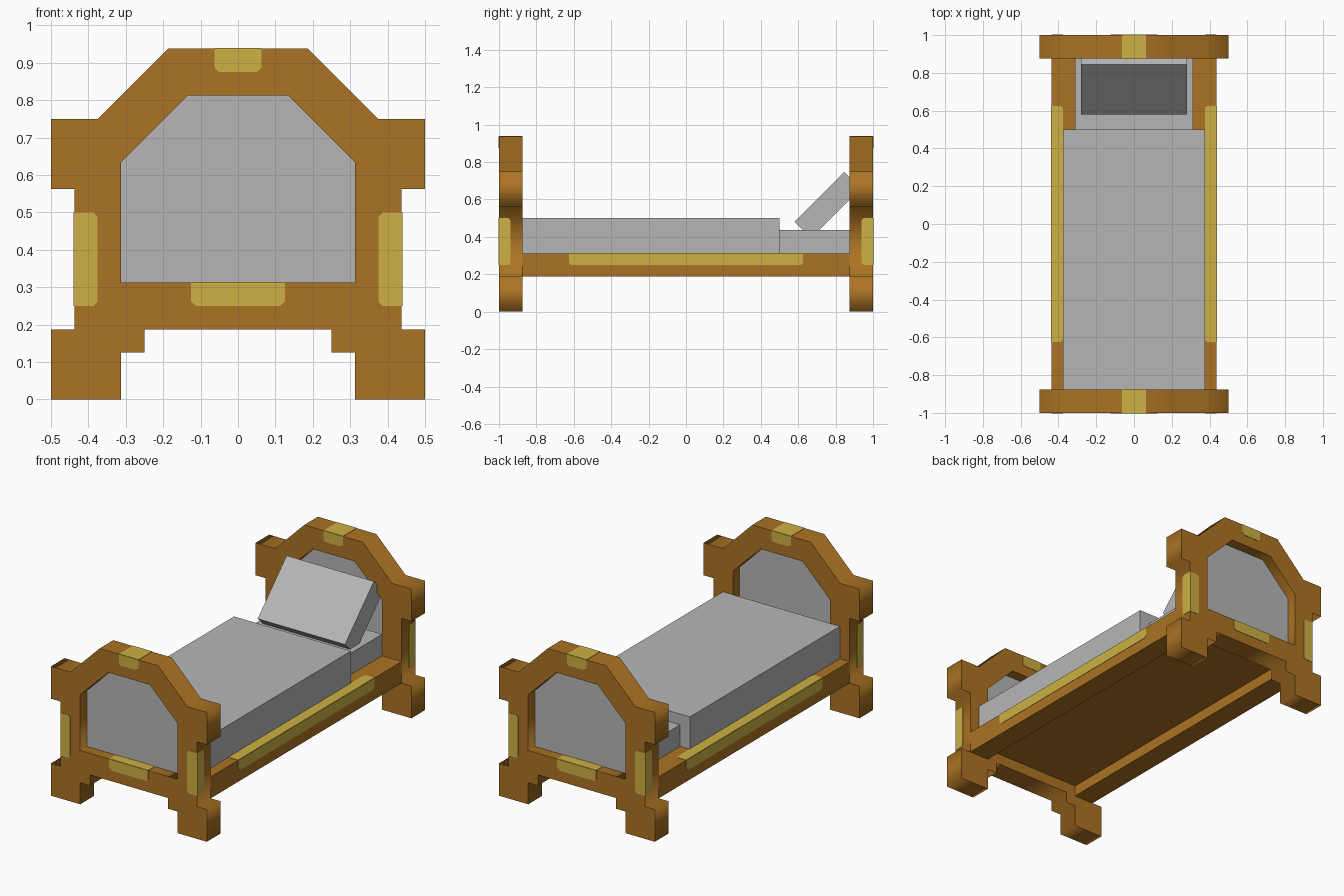
import bpy, bmesh
from math import radians
from mathutils import Vector, Matrix

cube = bpy.data.objects.get("Cube")
if cube:
    bpy.data.objects.remove(cube, do_unlink=True)


def material(name, rgb):
    m = bpy.data.materials.new(name)
    m.use_nodes = True
    m.diffuse_color = (*rgb, 1)
    m.node_tree.nodes["Principled BSDF"].inputs["Base Color"].default_value = (*rgb, 1)
    return m


wood = material("warm brown wood", (0.41, 0.172, 0.017))
gold = material("dull gold", (0.61, 0.44, 0.056))
cloth = material("grey cloth", (0.47, 0.47, 0.47))


def add_mesh(name, bm, mat):
    bmesh.ops.recalc_face_normals(bm, faces=bm.faces)
    mesh = bpy.data.meshes.new(name)
    bm.to_mesh(mesh)
    bm.free()
    mesh.materials.append(mat)
    obj = bpy.data.objects.new(name, mesh)
    bpy.context.collection.objects.link(obj)
    return obj


def box(name, low, high, mat):
    low, high = Vector(low), Vector(high)
    bm = bmesh.new()
    bmesh.ops.create_cube(bm, size=1, matrix=Matrix.Translation((low + high) / 2)
                          @ Matrix.Diagonal((*(high - low), 1)))
    return add_mesh(name, bm, mat)


def slab(name, points, thickness, mat):
    """Extrude a flat outline along a thickness vector."""
    bm = bmesh.new()
    face = bm.faces.new([bm.verts.new(p) for p in points])
    new = bmesh.ops.extrude_face_region(bm, geom=[face], use_keep_orig=True)
    verts = [v for v in new["geom"] if isinstance(v, bmesh.types.BMVert)]
    bmesh.ops.translate(bm, verts=verts, vec=thickness)
    return add_mesh(name, bm, mat)


def strip(name, edge, along, inward, normal, length, width=0.0625, cut=0.012):
    """Thin gold plate starting at an edge, far corners clipped."""
    edge, normal = Vector(edge), Vector(normal)
    a, d = Vector(along) * length / 2, Vector(inward)
    c = Vector(along) * cut
    points = [edge - a, edge + a, edge + a + d * (width - cut), edge + a - c + d * width,
              edge - a + c + d * width, edge - a + d * (width - cut)]
    slab(name, points, normal * 0.002, gold)


def mirrored(half):
    return half + [(-x, z) for x, z in reversed(half)]


# Outline of the end boards and of their opening (x, z), right half only
outer = mirrored([(0.25, 0.1875), (0.25, 0.125), (0.3125, 0.125), (0.3125, 0), (0.5, 0),
                  (0.5, 0.1875), (0.4375, 0.1875), (0.4375, 0.5625), (0.5, 0.5625),
                  (0.5, 0.75), (0.375, 0.75), (0.1875, 0.9375)])
opening = mirrored([(0.3125, 0.3125), (0.3125, 0.635), (0.135, 0.8125)])


def end_frame(name, y):
    curve = bpy.data.curves.new(name, "CURVE")
    curve.dimensions = "2D"
    curve.fill_mode = "BOTH"
    curve.extrude = 0.0625
    for loop in (outer, opening):
        spline = curve.splines.new("POLY")
        spline.points.add(len(loop) - 1)
        for point, (x, z) in zip(spline.points, loop):
            point.co = (x, z, 0, 1)
        spline.use_cyclic_u = True
    curve.materials.append(wood)
    obj = bpy.data.objects.new(name, curve)
    bpy.context.collection.objects.link(obj)
    obj.location.y = y
    obj.rotation_euler.x = radians(90)
    bpy.ops.object.select_all(action="DESELECT")
    obj.select_set(True)
    bpy.context.view_layer.objects.active = obj
    bpy.ops.object.convert(target="MESH")


X, Y, Z = Vector((1, 0, 0)), Vector((0, 1, 0)), Vector((0, 0, 1))

# Headboard and footboard with panels and gold trim
for name, s in (("footboard", -1), ("headboard", 1)):
    end_frame(name + "_frame", s * 0.9375)
    slab(name + "_panel", [(x, s * 0.9375 - 0.002, z) for x, z in opening], Y * 0.004, cloth)
    box(name + "_crest_top", (-0.0625, s * 0.9375 - 0.0625, 0.9355),
        (0.0625, s * 0.9375 + 0.0625, 0.9395), gold)
    for side, y, n in (("outer", s, s), ("inner", s * 0.875, -s)):
        strip(f"{name}_crest_{side}", (0, y, 0.9375), X, -Z, Y * n, 0.125)
    strip(name + "_sill_face", (0, s, 0.3125), X, -Z, Y * s, 0.25)
    strip(name + "_sill_top", (0, s, 0.3125), X, -Y * s, Z, 0.25)
    for side, t in (("left", 1), ("right", -1)):
        corner = (t * 0.4375, s, 0.375)
        strip(f"{name}_{side}_post_face", corner, Z, -X * t, Y * s, 0.25)
        strip(f"{name}_{side}_post_side", corner, Z, -Y * s, X * t, 0.25)

# Side rails with gold trim along their upper outer edges
for side, t in (("left", 1), ("right", -1)):
    inner, outside = sorted((t * 0.3125, t * 0.4375))
    box(side + "_rail", (inner, -0.875, 0.1875), (outside, 0.875, 0.3125), wood)
    edge = (t * 0.4375, 0, 0.3125)
    strip(side + "_rail_trim_side", edge, Y, -Z, X * t, 1.25)
    strip(side + "_rail_trim_top", edge, Y, -X * t, Z, 1.25)

# Base board and bedding
box("base_board", (-0.3125, -0.875, 0.25), (0.3125, 0.875, 0.3125), wood)
box("blanket", (-0.375, -0.875, 0.3125), (0.375, 0.5, 0.5), cloth)
box("mattress", (-0.3125, 0.5, 0.3125), (0.3125, 0.875, 0.4375), cloth)
pillow = box("pillow", (-0.28, -0.1875, -0.0625), (0.28, 0.1875, 0.0625), cloth)
pillow.location = (0, 0.757, 0.57)
pillow.rotation_euler.x = radians(45)
